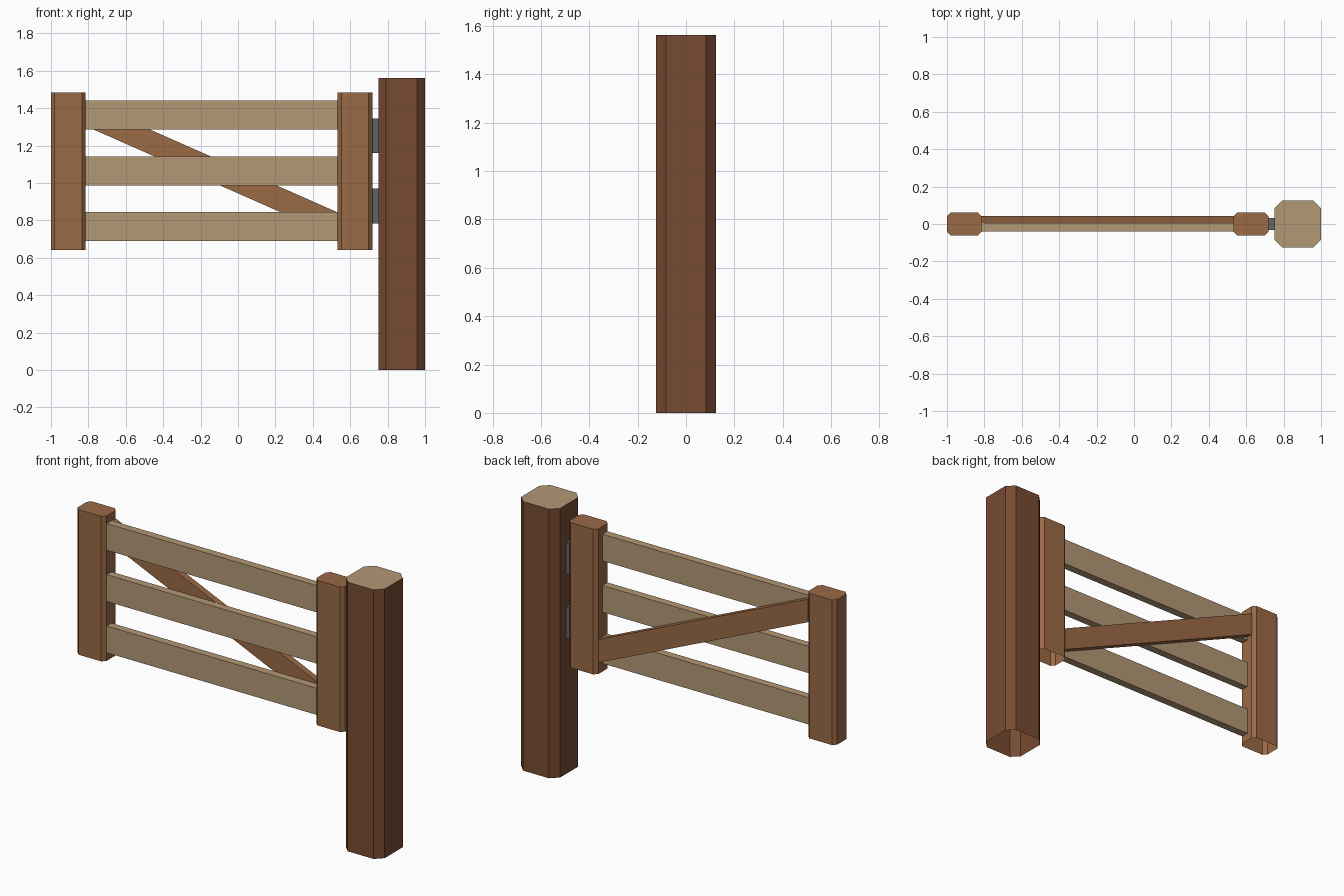
import bpy, bmesh

if "Cube" in bpy.data.objects:
    bpy.data.objects.remove(bpy.data.objects["Cube"])


def material(name, rgb):
    m = bpy.data.materials.new(name)
    m.diffuse_color = (*rgb, 1)
    m.use_nodes = True
    m.node_tree.nodes["Principled BSDF"].inputs["Base Color"].default_value = m.diffuse_color
    return m


DARK = material("dark_wood", (0.185, 0.070, 0.032))
MID = material("mid_wood", (0.328, 0.144, 0.060))
PALE = material("pale_wood", (0.451, 0.314, 0.181))
IRON = material("iron", (0.115, 0.127, 0.138))


def finish(name, bm, mats):
    mesh = bpy.data.meshes.new(name)
    bm.to_mesh(mesh)
    bm.free()
    for m in mats:
        mesh.materials.append(m)
    obj = bpy.data.objects.new(name, mesh)
    bpy.context.collection.objects.link(obj)
    return obj


def post(name, x0, x1, hy, z0, z1, c, mats):
    """Chamfered octagonal post with a cap and an open underside."""
    ring = [(x0 + c, -hy), (x1 - c, -hy), (x1, -hy + c), (x1, hy - c),
            (x1 - c, hy), (x0 + c, hy), (x0, hy - c), (x0, -hy + c)]
    bm = bmesh.new()
    low = [bm.verts.new((x, y, z0)) for x, y in ring]
    top = [bm.verts.new((x, y, z1)) for x, y in ring]
    for i in range(8):
        j = (i + 1) % 8
        bm.faces.new((low[i], low[j], top[j], top[i]))
    bm.faces.new(top).material_index = len(mats) - 1
    finish(name, bm, mats)


def board(name, x0, x1, y0, y1, left, right, mat):
    """Board whose (bottom, top) heights may differ at each end."""
    profile = [(x0, left[0]), (x1, right[0]), (x1, right[1]), (x0, left[1])]
    bm = bmesh.new()
    front = bm.faces.new([bm.verts.new((x, y0, z)) for x, z in profile])
    ext = bmesh.ops.extrude_face_region(bm, geom=[front], use_keep_orig=True)
    moved = [v for v in ext["geom"] if isinstance(v, bmesh.types.BMVert)]
    bmesh.ops.translate(bm, verts=moved, vec=(0, y1 - y0, 0))
    bmesh.ops.recalc_face_normals(bm, faces=bm.faces[:])
    finish(name, bm, [mat])


# Fixed post with pale sawn top
post("main_post", 0.75, 1.0, 0.125, 0, 1.562, 0.042, [DARK, PALE])

# Gate uprights
post("latch_upright", -1.0, -0.815, 0.062, 0.643, 1.485, 0.02, [MID])
post("hinge_upright", 0.533, 0.718, 0.062, 0.643, 1.485, 0.02, [MID])

# Horizontal rails
for i, z in enumerate((0.69, 0.988, 1.285)):
    board(f"rail_{i + 1}", -0.815, 0.533, -0.04, 0.005,
          (z, z + 0.155), (z, z + 0.155), PALE)

# Diagonal brace behind the rails
board("diagonal_brace", -0.815, 0.533, 0.005, 0.043,
      (1.305, 1.438), (0.709, 0.843), MID)

# Hinges
for i, z in enumerate((0.785, 1.16)):
    board(f"hinge_{i + 1}", 0.718, 0.75, -0.031, 0.031,
          (z, z + 0.186), (z, z + 0.186), IRON)
